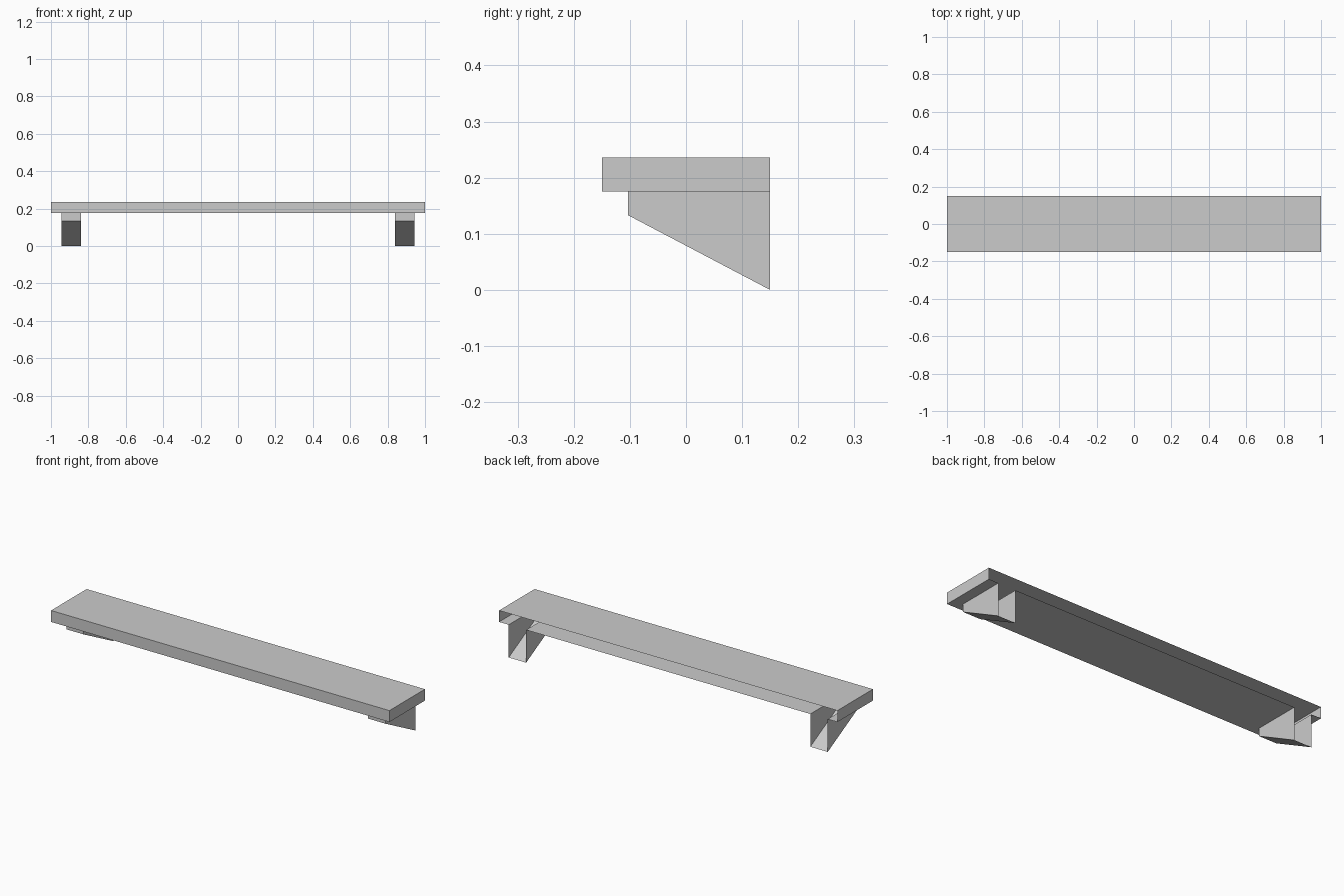
import bpy, bmesh
from mathutils import Matrix

old = bpy.data.objects.get("Cube")
if old:
    bpy.data.objects.remove(old)

grey = bpy.data.materials.new("plain grey")
grey.use_nodes = True
grey.diffuse_color = (0.6, 0.6, 0.6, 1)
grey.node_tree.nodes["Principled BSDF"].inputs["Base Color"].default_value = (0.6, 0.6, 0.6, 1)

BACK, FRONT = 0.15, -0.15
TOP, UNDER = 0.236, 0.175
BRACKET_FRONT, BRACKET_LIP = -0.103, 0.133
INNER, OUTER = 0.84, 0.943


def finish(name, bm):
    mesh = bpy.data.meshes.new(name)
    bm.to_mesh(mesh)
    bm.free()
    mesh.materials.append(grey)
    obj = bpy.data.objects.new(name, mesh)
    bpy.context.collection.objects.link(obj)
    return obj


def delete_faces(bm, rule):
    faces = [f for f in bm.faces if rule(f)]
    bmesh.ops.delete(bm, geom=faces, context='FACES')


# Shelf board: hollow shell, open at the back
bm = bmesh.new()
bmesh.ops.create_cube(bm, size=1, matrix=Matrix.Translation((0, 0, (TOP + UNDER) / 2))
                      @ Matrix.Diagonal((2, BACK - FRONT, TOP - UNDER, 1)))
delete_faces(bm, lambda f: f.normal.y > 0.9)

# Underside openings where the hollow brackets meet the board
cuts = [((x, 0, 0), (1, 0, 0)) for x in (-OUTER, -INNER, INNER, OUTER)]
cuts.append(((0, BRACKET_FRONT, 0), (0, 1, 0)))
for point, normal in cuts:
    under = [f for f in bm.faces if f.normal.z < -0.9]
    geom = set(under)
    for f in under:
        geom.update(f.edges, f.verts)
    bmesh.ops.bisect_plane(bm, geom=list(geom), plane_co=point, plane_no=normal)
    bm.normal_update()


def over_bracket(f):
    c = f.calc_center_median()
    return f.normal.z < -0.9 and INNER < abs(c.x) < OUTER and c.y > BRACKET_FRONT


delete_faces(bm, over_bracket)
finish("shelf_board", bm)

# Wedge brackets: side profile extruded sideways, open at top and back
bm = bmesh.new()
profile = [(BRACKET_FRONT, UNDER), (BRACKET_FRONT, BRACKET_LIP), (BACK, 0), (BACK, UNDER)]
side = bm.faces.new([bm.verts.new((INNER, y, z)) for y, z in profile])
result = bmesh.ops.extrude_face_region(bm, geom=[side], use_keep_orig=True)
moved = [v for v in result["geom"] if isinstance(v, bmesh.types.BMVert)]
bmesh.ops.translate(bm, vec=(OUTER - INNER, 0, 0), verts=moved)
bmesh.ops.recalc_face_normals(bm, faces=bm.faces)
delete_faces(bm, lambda f: f.normal.y > 0.9 or f.normal.z > 0.9)
brackets = finish("brackets", bm)
brackets.modifiers.new("both sides", 'MIRROR')
